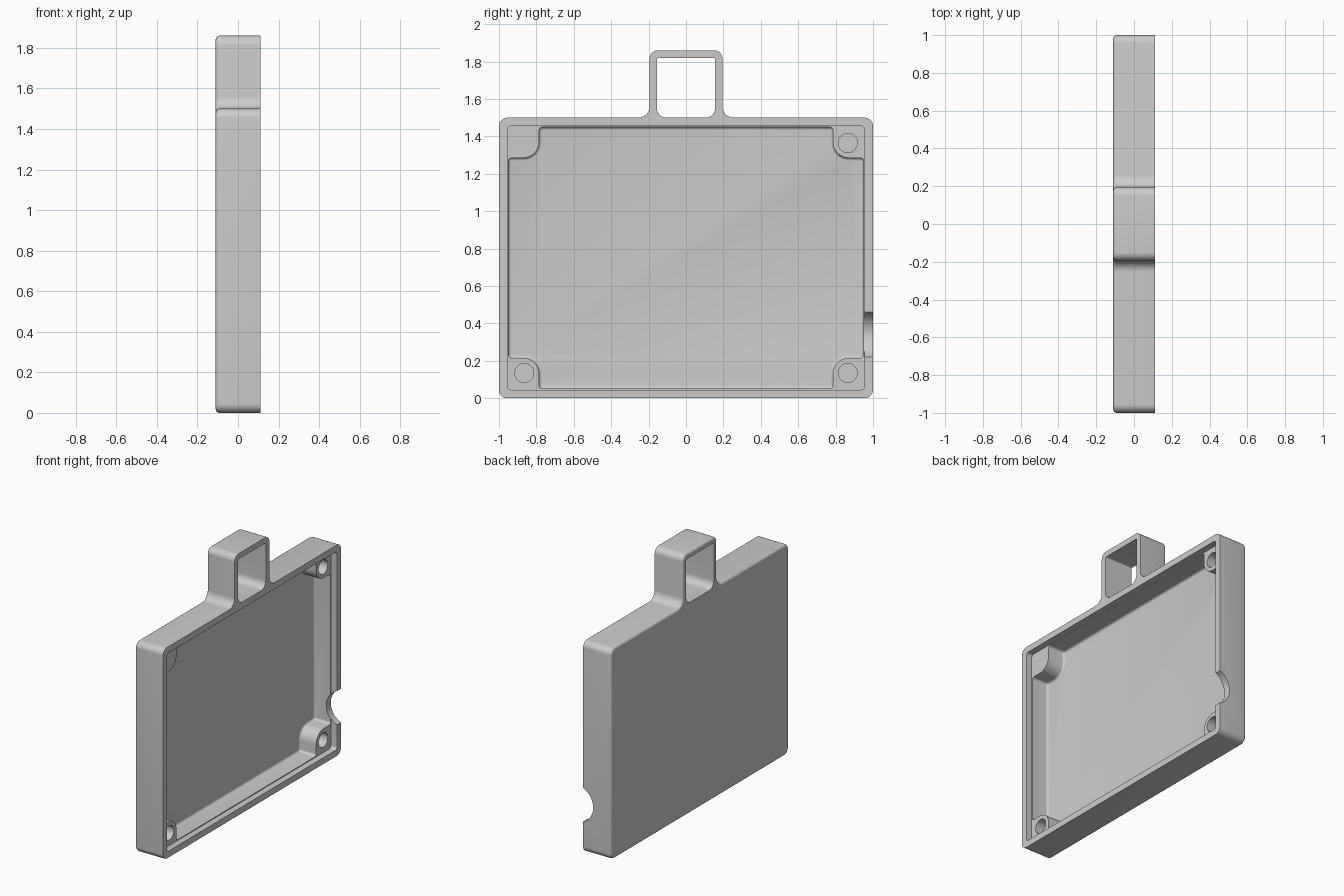
import bpy
import bmesh
from math import radians
from mathutils import Vector, Matrix

if "Cube" in bpy.data.objects:
    bpy.data.objects.remove(bpy.data.objects["Cube"])

BACK, RIM = -0.11, 0.11      # thickness runs along x
FLOOR, BOSS_TOP = -0.065, 0.065
TOP = 1.5                    # top of the tray body

grey = bpy.data.materials.new("plain grey")
grey.use_nodes = True
grey.diffuse_color = (0.6, 0.6, 0.6, 1)
grey.node_tree.nodes["Principled BSDF"].inputs["Base Color"].default_value = (0.6, 0.6, 0.6, 1)


def fillet(corners, steps=8):
    """Round each (y, z, radius) corner of a closed polygon."""
    out = []
    n = len(corners)
    for i, (y, z, r) in enumerate(corners):
        p = Vector((y, z))
        a = (Vector(corners[i - 1][:2]) - p).normalized()
        b = (Vector(corners[(i + 1) % n][:2]) - p).normalized()
        # all corners are right angles, so the tangent length equals the radius
        centre = p + (a + b) * r
        for k in range(steps + 1):
            t = radians(90 * k / steps)
            d = Vector((1, t))
            d = -b * r * Vector((1, 0)).dot(Matrix.Rotation(t, 2) @ Vector((1, 0))) \
                - a * r * Vector((0, 1)).dot(Matrix.Rotation(t, 2) @ Vector((1, 0)))
            out.append(centre + d)
    return out


def prism(name, outline, x0, x1, soften=0.0):
    """Extrude a y-z outline along x, optionally rounding its edge at x0."""
    bm = bmesh.new()
    base = bm.faces.new([bm.verts.new((x0, p.x, p.y)) for p in outline])
    side = bmesh.ops.extrude_face_region(bm, geom=[base], use_keep_orig=True)["geom"]
    bmesh.ops.translate(bm, vec=(x1 - x0, 0, 0),
                        verts=[v for v in side if isinstance(v, bmesh.types.BMVert)])
    bmesh.ops.recalc_face_normals(bm, faces=bm.faces)
    if soften:
        edges = [e for e in bm.edges if all(abs(v.co.x - x0) < 1e-5 for v in e.verts)]
        bmesh.ops.bevel(bm, geom=edges, offset=soften, segments=4, profile=0.5, affect='EDGES')
    mesh = bpy.data.meshes.new(name)
    bm.to_mesh(mesh)
    bm.free()
    mesh.materials.append(grey)
    obj = bpy.data.objects.new(name, mesh)
    bpy.context.collection.objects.link(obj)
    return obj


def cylinder(name, radius, depth, matrix):
    bm = bmesh.new()
    bmesh.ops.create_cone(bm, cap_ends=True, segments=48, radius1=radius,
                          radius2=radius, depth=depth, matrix=matrix)
    mesh = bpy.data.meshes.new(name)
    bm.to_mesh(mesh)
    bm.free()
    mesh.materials.append(grey)
    obj = bpy.data.objects.new(name, mesh)
    bpy.context.collection.objects.link(obj)
    return obj


# Tray outline with the hanging loop, one half mirrored to the other
half = [(1, 0, 0.045), (1, TOP, 0.045), (0.195, TOP, 0.06), (0.195, 1.86, 0.045)]
outline = half + [(-y, z, r) for y, z, r in reversed(half)]
tray = prism("hanging_tray", fillet(outline), BACK, RIM, 0.018)

cutters = []

# Opening of the hanging loop
cutters.append(prism("loop_opening", fillet([
    (0.155, TOP, 0.05), (0.155, 1.82, 0.006),
    (-0.155, 1.82, 0.006), (-0.155, TOP, 0.05)]), -0.3, 0.3))

# Main cavity, leaving a rounded boss in every corner
w, low, high, b = 0.949, 0.051, TOP - 0.051, 0.785
boss_low, boss_high = 0.215, TOP - 0.215
right_half = [(b, low, 0.018), (b, boss_low, 0.085), (w, boss_low, 0.018),
              (w, boss_high, 0.018), (b, boss_high, 0.085), (b, high, 0.018)]
cavity = right_half + [(-y, z, r) for y, z, r in reversed(right_half)]
cutters.append(prism("cavity", fillet(cavity), FLOOR, 0.2, 0.015))

# Shallow lip above the bosses
cutters.append(prism("lip_recess", fillet([
    (0.955, 0.045, 0.02), (0.955, TOP - 0.045, 0.02),
    (-0.955, TOP - 0.045, 0.02), (-0.955, 0.045, 0.02)]), BOSS_TOP, 0.25))

# Blind screw holes in three of the bosses
for y, z in [(-0.865, 0.135), (0.865, 0.135), (0.865, TOP - 0.135)]:
    cutters.append(cylinder("screw_hole", 0.051, 0.2,
                            Matrix.Translation((BOSS_TOP, y, z)) @ Matrix.Rotation(radians(90), 4, 'Y')))

# Cable notch through the side wall
cutters.append(cylinder("cable_notch", 0.13, 0.2,
                        Matrix.Translation((0.16, 1, 0.34)) @ Matrix.Rotation(radians(90), 4, 'X')))

bpy.context.view_layer.objects.active = tray
for cutter in cutters:
    cutter.hide_render = True
    mod = tray.modifiers.new(cutter.name, 'BOOLEAN')
    mod.operation = 'DIFFERENCE'
    mod.solver = 'EXACT'
    mod.object = cutter
    bpy.ops.object.modifier_apply(modifier=mod.name)
for cutter in cutters:
    bpy.data.objects.remove(cutter)

bpy.ops.object.select_all(action='DESELECT')
tray.select_set(True)
bpy.ops.object.shade_smooth_by_angle(angle=radians(30))
